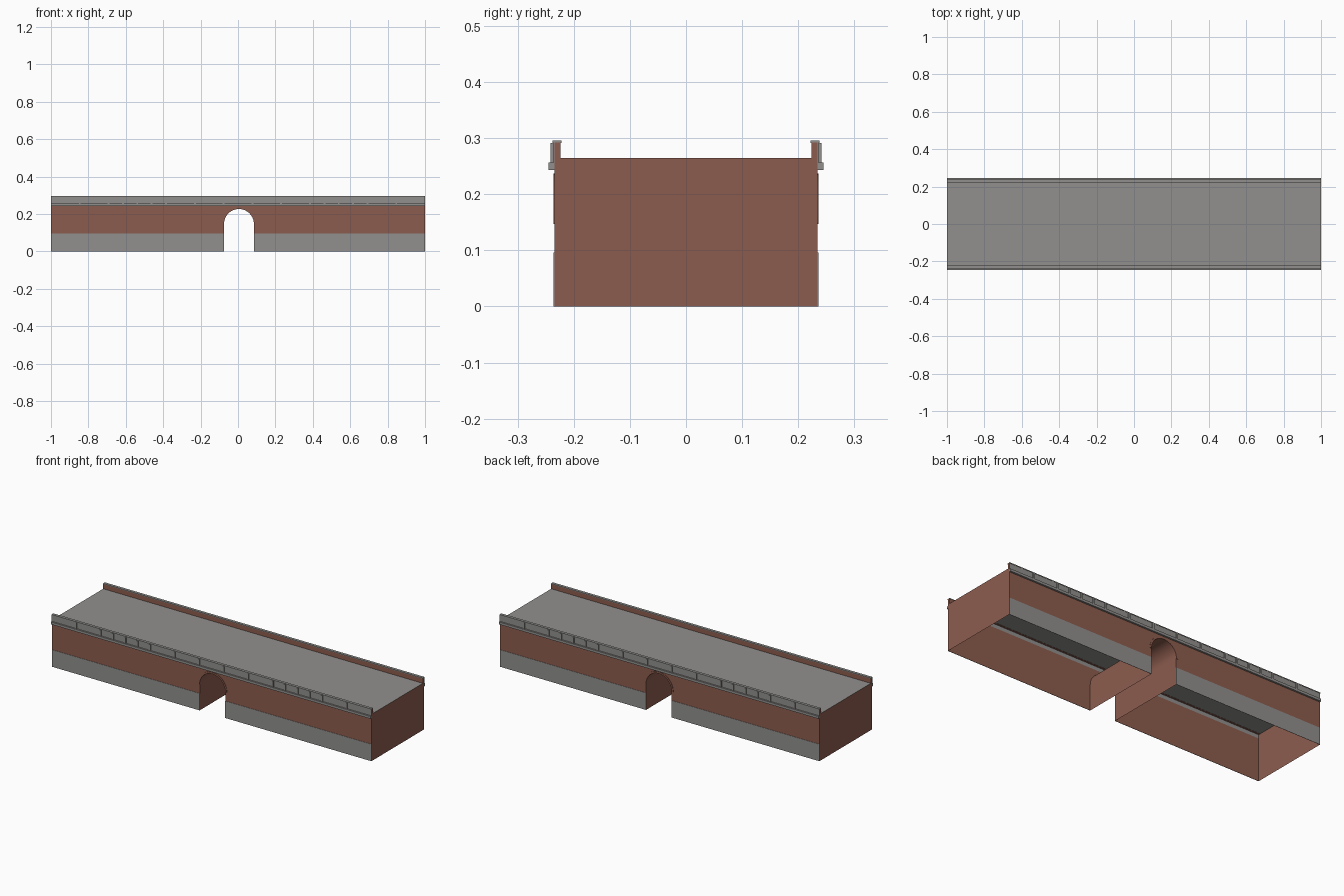
import bpy, bmesh, math

if "Cube" in bpy.data.objects:
    bpy.data.objects.remove(bpy.data.objects["Cube"])

L = 1.0                      # half length
WY = 0.2345                  # wall plane
DECK = 0.265                 # deck height
CX, CZ, R, RO = 0.005, 0.147, 0.08, 0.09   # arch centre, opening and ring radii


def mat(name, c):
    m = bpy.data.materials.new(name)
    m.diffuse_color = (*c, 1)
    m.use_nodes = True
    m.node_tree.nodes["Principled BSDF"].inputs["Base Color"].default_value = m.diffuse_color
    return m


BRICK = mat("brick red", (0.265, 0.108, 0.077))
STONE = mat("stone grey", (0.285, 0.28, 0.272))


def finish(name, bm, material, smooth=False):
    bmesh.ops.recalc_face_normals(bm, faces=bm.faces)
    me = bpy.data.meshes.new(name)
    bm.to_mesh(me)
    bm.free()
    ob = bpy.data.objects.new(name, me)
    bpy.context.collection.objects.link(ob)
    me.materials.append(material)
    if smooth:
        bpy.ops.object.select_all(action='DESELECT')
        ob.select_set(True)
        bpy.context.view_layer.objects.active = ob
        bpy.ops.object.shade_smooth_by_angle(angle=math.radians(35))
    return ob


def add_box(bm, x0, x1, y0, y1, z0, z1):
    r = bmesh.ops.create_cube(bm, size=1)
    for v in r["verts"]:
        v.co = ((x0 + x1) / 2 + v.co.x * (x1 - x0),
                (y0 + y1) / 2 + v.co.y * (y1 - y0),
                (z0 + z1) / 2 + v.co.z * (z1 - z0))


def sheet(name, points, material):
    bm = bmesh.new()
    bm.faces.new([bm.verts.new(p) for p in points])
    bm.normal_update()
    me = bpy.data.meshes.new(name)
    bm.to_mesh(me)
    bm.free()
    ob = bpy.data.objects.new(name, me)
    bpy.context.collection.objects.link(ob)
    me.materials.append(material)


def both_sides(name, boxes, material):
    """Boxes given as x0, x1, y0, y1, z0, z1 on the back, repeated on the front."""
    for side, s in (("front", -1), ("back", 1)):
        bm = bmesh.new()
        for x0, x1, y0, y1, z0, z1 in boxes:
            a, b = sorted((s * y0, s * y1))
            add_box(bm, x0, x1, a, b, z0, z1)
        finish(f"{side}_{name}", bm, material)


def arc(radius, n=24):
    return [(CX - radius * math.cos(math.pi * i / n),
             CZ + radius * math.sin(math.pi * i / n)) for i in range(n + 1)]


# brick side walls with the arched opening, grey band along the top
opening = [(CX - R, 0)] + arc(R) + [(CX + R, 0)]
BAND = 0.243
for side, s in (("front", -1), ("back", 1)):
    outline = [(-L, 0)] + opening + [(L, 0), (L, BAND), (-L, BAND)]
    band = [(-L, BAND), (L, BAND), (L, DECK), (-L, DECK)]
    for nm, pts, m in (("wall", outline, BRICK), ("band", band, STONE)):
        if s < 0:
            pts = pts if nm == "band" else list(pts)
        else:
            pts = pts[::-1]
        sheet(f"{side}_{nm}", [(x, s * WY, z) for x, z in pts], m)

# end walls and deck
for side, s in (("left", -1), ("right", 1)):
    pts = [(s * L, -WY, 0), (s * L, WY, 0), (s * L, WY, DECK), (s * L, -WY, DECK)]
    sheet(f"{side}_end_wall", pts if s > 0 else pts[::-1], BRICK)
sheet("deck", [(-L, -WY, DECK), (L, -WY, DECK), (L, WY, DECK), (-L, WY, DECK)], STONE)

# passage lining through the bridge
bm = bmesh.new()
rows = [[bm.verts.new((x, y, z)) for x, z in opening] for y in (-WY, WY)]
for i in range(len(opening) - 1):
    bm.faces.new((rows[0][i], rows[0][i + 1], rows[1][i + 1], rows[1][i]))
for f in bm.faces:           # normals face into the passage
    f.normal_update()
    c = f.calc_center_median()
    if f.normal.x * (CX - c.x) + f.normal.z * (min(c.z, CZ) - c.z) < 0:
        f.normal_flip()
me = bpy.data.meshes.new("passage")
bm.to_mesh(me)
bm.free()
me.materials.append(BRICK)
passage = bpy.data.objects.new("passage", me)
bpy.context.collection.objects.link(passage)
bpy.context.view_layer.objects.active = passage
passage.select_set(True)
bpy.ops.object.shade_smooth_by_angle(angle=math.radians(35))

# raised arch rings
for side, s in (("front", -1), ("back", 1)):
    bm = bmesh.new()
    ring = [[bm.verts.new((x, s * y, z)) for x, z in arc(r)]
            for r, y in ((R, WY), (R, 0.2365), (RO, 0.2365), (RO, WY))]
    for k in range(4):
        a, b = ring[k], ring[(k + 1) % 4]
        for i in range(len(a) - 1):
            bm.faces.new((a[i], a[i + 1], b[i + 1], b[i]))
    for i in (0, -1):
        bm.faces.new([row[i] for row in ring])
    finish(f"{side}_arch_ring", bm, BRICK, True)

# stone plinths, ledges, parapets and copings
both_sides("plinth", [(-L, CX - R, 0.2347, 0.2362, 0, 0.096),
                      (CX + R, L, 0.2347, 0.2362, 0, 0.096)], STONE)
both_sides("ledge", [(-L, L, 0.2347, 0.245, 0.243, 0.257)], STONE)
both_sides("parapet", [(-L, L, 0.2235, 0.2347, DECK - 0.001, 0.292)], BRICK)
both_sides("parapet_facing", [(-L, L, 0.2348, 0.2365, 0.257, 0.292)], STONE)
both_sides("coping", [(-L, L, 0.222, 0.238, 0.2915, 0.296)], STONE)

# slim posts along the parapet facing
step = 2 / 13
xs = [(k + 0.5) * step for k in range(-6, 6)] + [i * step for i in (-4, -3, 3, 4)]
both_sides("posts", [(x - 0.005, x + 0.005, 0.236, 0.2415, 0.257, 0.2915) for x in xs], STONE)
